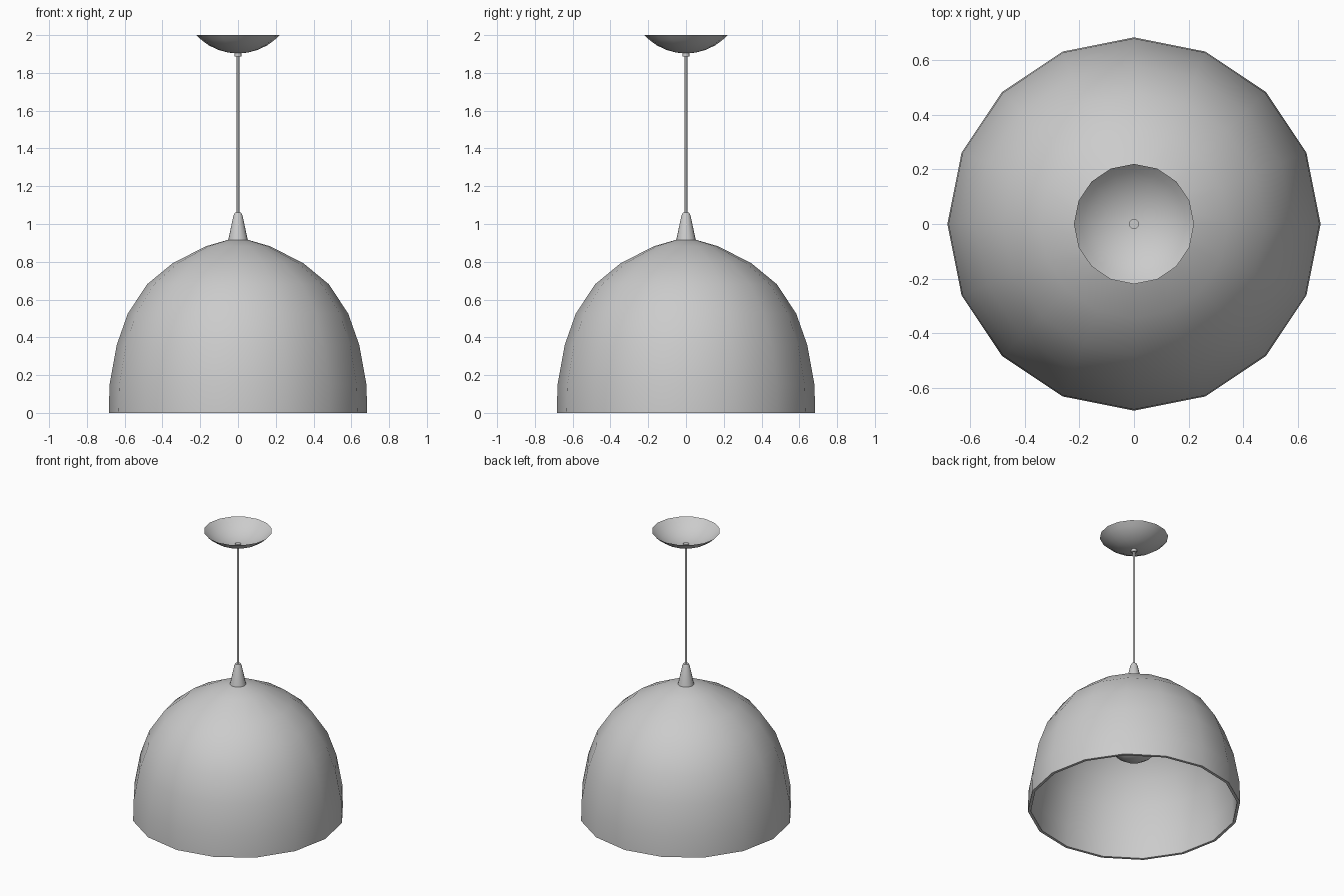
import bpy, math

if "Cube" in bpy.data.objects:
    bpy.data.objects.remove(bpy.data.objects["Cube"])


def lathe(name, profile, sides=16, angle=50):
    """Spin an (r, z) profile around the z axis; r = 0 makes a pole."""
    verts, faces, rings = [], [], []
    for r, z in profile:
        n = 1 if r == 0 else sides
        rings.append([len(verts) + i for i in range(n)])
        for i in range(n):
            a = 2 * math.pi * i / sides
            verts.append((r * math.cos(a), r * math.sin(a), z))
    for lo, hi in zip(rings, rings[1:]):
        for i in range(sides):
            j = (i + 1) % sides
            quad = [lo[i % len(lo)], lo[j % len(lo)], hi[j % len(hi)], hi[i % len(hi)]]
            faces.append(list(dict.fromkeys(quad)))
    mesh = bpy.data.meshes.new(name)
    mesh.from_pydata(verts, [], faces)
    obj = bpy.data.objects.new(name, mesh)
    bpy.context.collection.objects.link(obj)
    bpy.ops.object.select_all(action='DESELECT')
    obj.select_set(True)
    bpy.context.view_layer.objects.active = obj
    bpy.ops.object.shade_smooth_by_angle(angle=math.radians(angle))
    return obj


# Dome shade: inner wall, rim, outer wall
lathe("shade", [
    (0, 0.90), (0.165, 0.863), (0.335, 0.775), (0.467, 0.667), (0.567, 0.518),
    (0.624, 0.355), (0.661, 0.15), (0.665, 0),
    (0.684, 0), (0.68, 0.15), (0.642, 0.36), (0.583, 0.527), (0.48, 0.682),
    (0.345, 0.793), (0.17, 0.882), (0.05, 0.917), (0, 0.918)])

# Tapered cord grip on top of the shade
lathe("cord_grip", [
    (0, 0.91), (0.052, 0.915), (0.024, 1.045), (0.017, 1.06), (0, 1.062)])

# Hanging cord
lathe("cord", [(0, 1.04), (0.007, 1.04), (0.007, 1.90), (0, 1.90)], 8)

# Ceiling canopy, an open bowl, and the small collar under it
lathe("canopy", [
    (0, 1.904), (0.05, 1.907), (0.105, 1.922), (0.155, 1.946),
    (0.193, 1.974), (0.22, 2.0)])
lathe("canopy_collar", [
    (0, 1.885), (0.018, 1.887), (0.018, 1.912), (0, 1.912)])

# Bulb hanging inside the shade, with its socket
R, ZC = 0.175, 0.52
bulb = [(0, ZC - R)]
for k in range(1, 7):
    t = math.radians(-90 + 22 * k)
    bulb.append((R * math.cos(t), ZC + R * math.sin(t)))
lathe("bulb", bulb + [(0.075, 0.73), (0, 0.73)])
lathe("socket", [(0, 0.71), (0.08, 0.71), (0.08, 0.89), (0, 0.89)])
